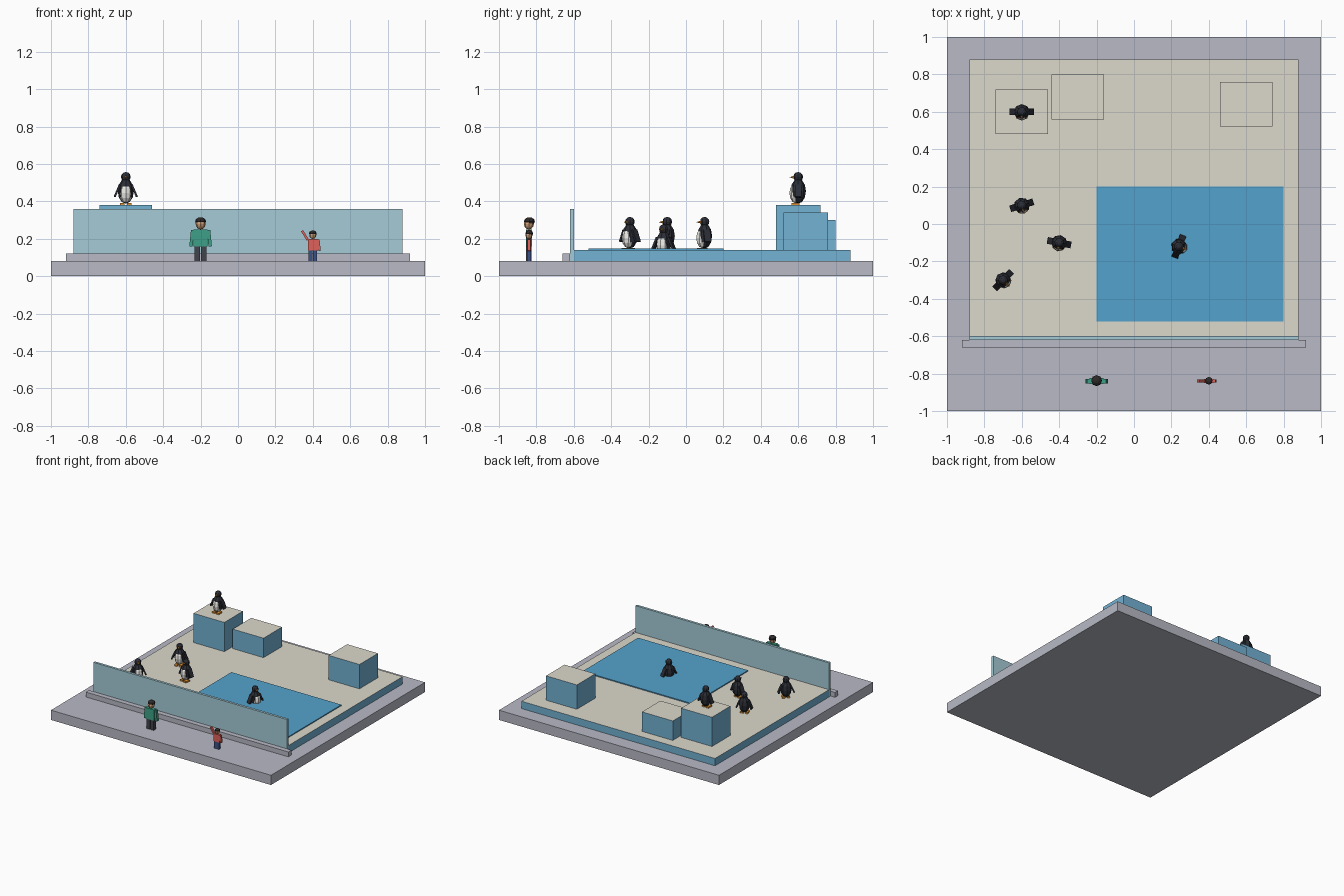
import bpy, bmesh
from math import radians, pi
from mathutils import Matrix, Vector, Euler

if "Cube" in bpy.data.objects:
    bpy.data.objects.remove(bpy.data.objects["Cube"])


def material(name, r, g, b):
    m = bpy.data.materials.new(name)
    lin = [((c / 255 + 0.055) / 1.055) ** 2.4 for c in (r, g, b)]
    m.diffuse_color = (*lin, 1)
    m.use_nodes = True
    m.node_tree.nodes["Principled BSDF"].inputs["Base Color"].default_value = m.diffuse_color
    return m


PAVING = material("paving", 184, 186, 197)
SAND = material("sand", 220, 216, 204)
ICE = material("ice", 115, 178, 212)
WATER = material("water", 84, 162, 204)
GLASS = material("glass", 166, 203, 214)
BLACK = material("black", 44, 46, 54)
WHITE = material("white", 236, 234, 228)
ORANGE = material("orange", 226, 146, 50)
SKIN = material("skin", 206, 160, 122)
HAIR = material("hair", 46, 42, 42)
GREEN = material("green", 62, 160, 136)
CHARCOAL = material("charcoal", 66, 68, 76)
RED = material("red", 222, 98, 90)
NAVY = material("navy", 58, 80, 134)


def finish(bm, name, mats, loc, size, rot, frame):
    local = Matrix.LocRotScale(Vector(loc), Euler(rot), Vector(size))
    bm.transform(frame @ local)
    bm.normal_update()
    if len(mats) > 1:                       # second material goes on upward faces
        for f in bm.faces:
            f.material_index = int(f.normal.z > 0.9)
    me = bpy.data.meshes.new(name)
    bm.to_mesh(me)
    bm.free()
    for m in mats:
        me.materials.append(m)
    ob = bpy.data.objects.new(name, me)
    bpy.context.collection.objects.link(ob)


def box(name, mats, loc, size, rot=(0, 0, 0), frame=Matrix()):
    bm = bmesh.new()
    bmesh.ops.create_cube(bm, size=1)
    finish(bm, name, mats, loc, size, rot, frame)


def ball(name, mats, loc, radii, frame=Matrix(), segs=8, rings=6):
    bm = bmesh.new()
    bmesh.ops.create_uvsphere(bm, u_segments=segs, v_segments=rings, radius=1)
    finish(bm, name, mats, loc, radii, (0, 0, 0), frame)


def cone(name, mats, loc, size, rot, frame):
    bm = bmesh.new()
    bmesh.ops.create_cone(bm, cap_ends=True, segments=6, radius1=1, radius2=0, depth=1)
    finish(bm, name, mats, loc, size, rot, frame)


def span(name, mats, lo, hi):
    lo, hi = Vector(lo), Vector(hi)
    box(name, mats, (lo + hi) / 2, hi - lo)


def penguin(x, y, z, turn):
    fr = Matrix.Translation((x, y, z)) @ Matrix.Rotation(radians(turn), 4, 'Z')
    ball("penguin_body", [BLACK], (0, 0, 0.075), (0.043, 0.041, 0.067), fr)
    ball("penguin_belly", [WHITE], (0, -0.014, 0.064), (0.034, 0.033, 0.054), fr)
    ball("penguin_head", [BLACK], (0, 0, 0.151), (0.026, 0.026, 0.026), fr)
    cone("penguin_beak", [ORANGE], (0, -0.034, 0.149), (0.009, 0.008, 0.026), (pi / 2, 0, 0), fr)
    for s in (-1, 1):
        box("penguin_wing", [BLACK], (s * 0.046, 0, 0.076), (0.011, 0.036, 0.07), (0, -s * 0.4, 0), fr)
        box("penguin_foot", [ORANGE], (s * 0.018, -0.014, 0.006), (0.024, 0.042, 0.012), frame=fr)


def visitor(x, y, scale, top, trousers, waving):
    fr = Matrix.Translation((x, y, 0.08)) @ Matrix.Scale(scale, 4)
    box("torso", [top], (0, 0, 0.125), (0.076, 0.032, 0.09), frame=fr)
    ball("head", [SKIN], (0, 0, 0.2), (0.027, 0.027, 0.03), fr)
    ball("hair", [HAIR], (0, 0.003, 0.213), (0.029, 0.029, 0.022), fr)
    for s in (-1, 1):
        box("leg", [trousers], (s * 0.017, 0, 0.041), (0.029, 0.03, 0.082), frame=fr)
        if waving and s < 0:
            box("raised_arm", [top], (-0.06, 0, 0.197), (0.018, 0.024, 0.085), (0, -0.55, 0), fr)
        else:
            box("arm", [top], (s * 0.047, 0, 0.123), (0.018, 0.024, 0.088), (0, -s * 0.1, 0), fr)


# ground slab, raised enclosure floor and pool
span("base_slab", [PAVING], (-1, -1, 0), (1, 1, 0.08))
span("enclosure_floor", [ICE, SAND], (-0.88, -0.6, 0.08), (0.88, 0.88, 0.14))
span("pool_water", [WATER], (-0.2, -0.52, 0.14), (0.8, 0.2, 0.148))

# viewing window and kerb
span("viewing_window", [GLASS], (-0.88, -0.62, 0.08), (0.88, -0.6, 0.36))
span("kerb", [PAVING], (-0.92, -0.66, 0.08), (0.92, -0.62, 0.12))

# ice blocks
for x, y, top in ((-0.6, 0.6, 0.38), (-0.3, 0.68, 0.30), (0.6, 0.64, 0.34)):
    span("ice_block", [ICE, SAND], (x - 0.14, y - 0.12, 0.14), (x + 0.14, y + 0.12, top))

# penguins: one on a block, three on the floor, one swimming
for spot in ((-0.6, 0.6, 0.38, 0), (-0.6, 0.1, 0.14, 17), (-0.4, -0.1, 0.14, -11),
             (-0.7, -0.3, 0.14, 46), (0.24, -0.12, 0.10, 69)):
    penguin(*spot)

# adult and waving child outside the window
visitor(-0.2, -0.84, 1.0, GREEN, CHARCOAL, False)
visitor(0.4, -0.84, 0.7, RED, NAVY, True)
